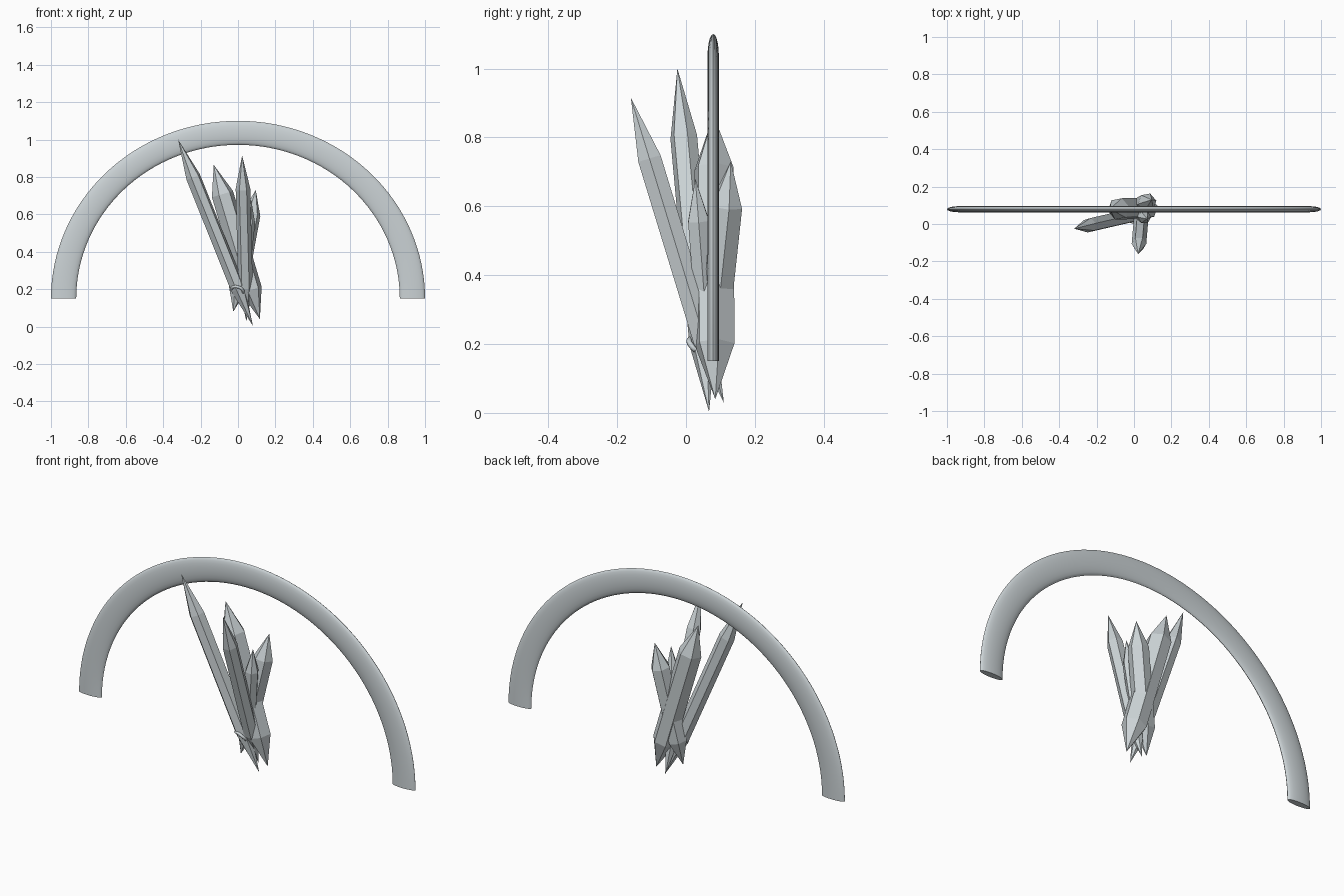
import bpy, bmesh, math
from mathutils import Vector

if "Cube" in bpy.data.objects:
    bpy.data.objects.remove(bpy.data.objects["Cube"])

mat = bpy.data.materials.new("pale grey")
mat.diffuse_color = (0.60, 0.65, 0.67, 1)
mat.use_nodes = True
mat.node_tree.nodes["Principled BSDF"].inputs["Base Color"].default_value = mat.diffuse_color


def finish(bm, name, smooth=False):
    bmesh.ops.recalc_face_normals(bm, faces=bm.faces)
    me = bpy.data.meshes.new(name)
    bm.to_mesh(me)
    bm.free()
    me.materials.append(mat)
    ob = bpy.data.objects.new(name, me)
    bpy.context.collection.objects.link(ob)
    if smooth:
        bpy.ops.object.select_all(action='DESELECT')
        ob.select_set(True)
        bpy.context.view_layer.objects.active = ob
        bpy.ops.object.shade_smooth_by_angle(angle=math.radians(40))
    return ob


def loft(bm, rings):
    loops = [[bm.verts.new(p) for p in r] for r in rings]
    n = len(loops[0])
    for a, b in zip(loops, loops[1:]):
        for i in range(n):
            j = (i + 1) % n
            bm.faces.new((a[i], a[j], b[j], b[i]))
    return loops


# Headband: flattened oval section swept along a half ellipse
def headband():
    bm = bmesh.new()
    rings = []
    for k in range(65):
        t = math.pi * k / 64
        ring = []
        for i in range(20):
            u = 2 * math.pi * i / 20
            s = 0.9325 + 0.0675 * math.cos(u)
            ring.append((s * math.cos(t), 0.079 + 0.0165 * math.sin(u),
                         0.15 + 0.95 * s * math.sin(t)))
        rings.append(ring)
    loops = loft(bm, rings)
    bm.faces.new(loops[0])
    bm.faces.new(loops[-1])
    finish(bm, "headband", True)


# Crystal: six-sided prism pointed at both ends
def crystal(name, bottom, tip, radius, cap, turn=0.0):
    b, t = Vector(bottom), Vector(tip)
    axis = (t - b).normalized()
    u = Vector((1, 0, 0))
    u = (u - axis * u.dot(axis)).normalized()
    v = axis.cross(u)
    bm = bmesh.new()
    rings = []
    for f in (cap, 1 - cap):
        c = b.lerp(t, f)
        rings.append([c + radius * (math.cos(a) * u + math.sin(a) * v)
                      for a in (turn + i * math.pi / 3 for i in range(6))])
    low, high = loft(bm, rings)
    for loop, point in ((low, b), (high, t)):
        p = bm.verts.new(point)
        for i in range(6):
            bm.faces.new((loop[i], loop[(i + 1) % 6], p))
    finish(bm, name)


headband()
crystal("crystal_left", (0.08, 0.067, 0.003), (-0.32, -0.025, 1.0), 0.04, 0.2, 0.3)
crystal("crystal_front", (0.045, 0.11, 0.03), (0.022, -0.16, 0.915), 0.039, 0.2)
crystal("crystal_wide", (0.117, 0.085, 0.04), (-0.13, 0.08, 0.865), 0.06, 0.19, 0.2)
crystal("crystal_back", (-0.025, 0.06, 0.08), (0.095, 0.13, 0.73), 0.05, 0.2, 0.2)
crystal("crystal_small", (0.01, 0.07, 0.12), (0.07, 0.027, 0.68), 0.035, 0.22)

# Small wire loop at the foot of the crystals
cu = bpy.data.curves.new("wire_loop", 'CURVE')
cu.dimensions = '3D'
cu.bevel_depth = 0.008
cu.bevel_resolution = 2
cu.resolution_u = 6
cu.use_fill_caps = True
pts = [(-0.035, 0.045, 0.195), (-0.025, 0.018, 0.212), (0.0, 0.01, 0.212),
       (0.022, 0.012, 0.2), (0.025, 0.03, 0.182), (0.0, 0.045, 0.182)]
sp = cu.splines.new('BEZIER')
sp.bezier_points.add(len(pts) - 1)
for bp, p in zip(sp.bezier_points, pts):
    bp.co = p
    bp.handle_left_type = bp.handle_right_type = 'AUTO'
cu.materials.append(mat)
bpy.context.collection.objects.link(bpy.data.objects.new("wire_loop", cu))
